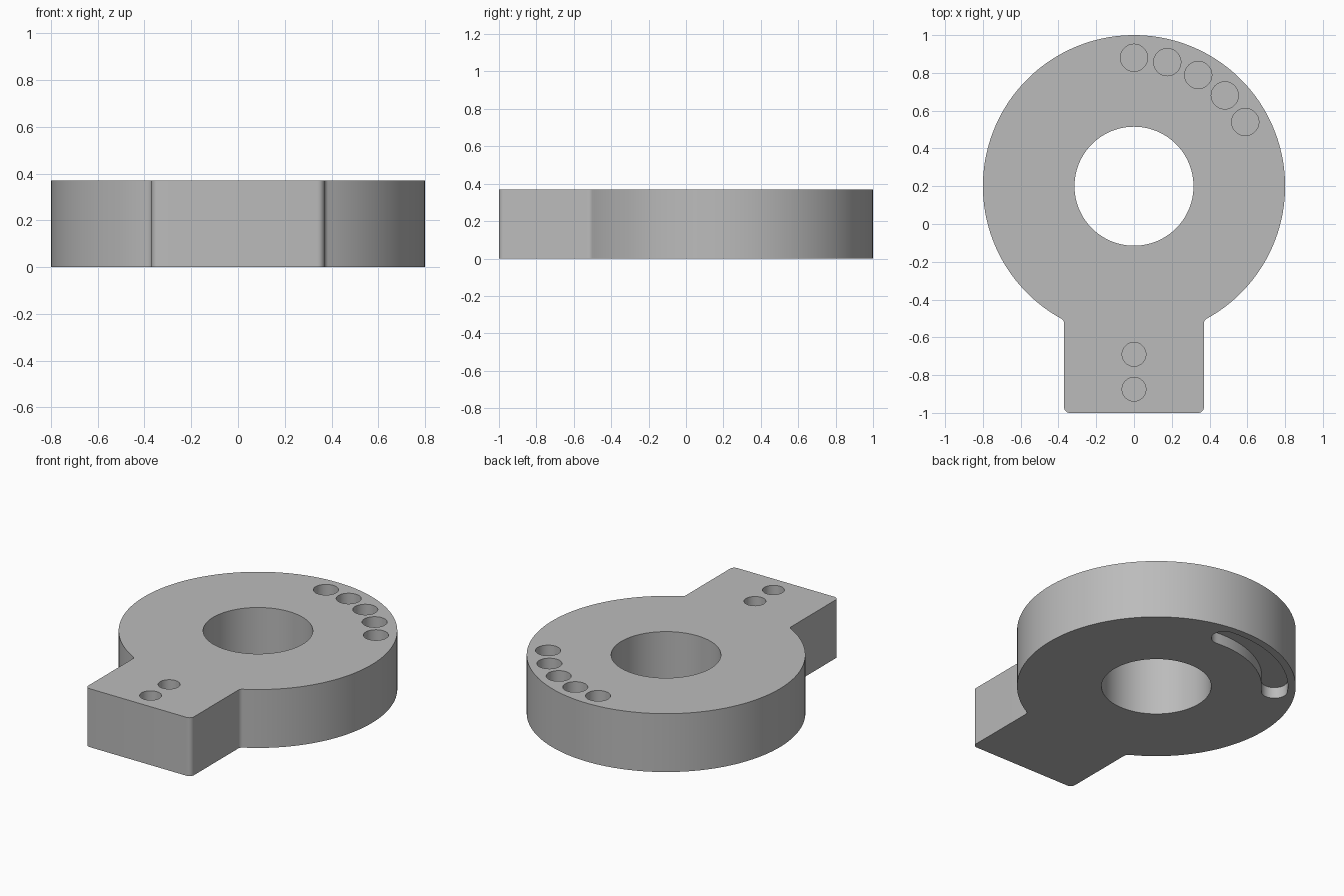
import bpy, bmesh, math
from math import sin, cos, radians, pi, sqrt
from mathutils import Vector

cube = bpy.data.objects.get("Cube")
if cube:
    bpy.data.objects.remove(cube, do_unlink=True)

HEIGHT = 0.37
CENTRE = Vector((0, 0.2))
DISC_R = 0.8
BORE_R = 0.315
TAB_X = 0.37
FILLET = 0.03
PITCH_R = 0.68
HOLE_DEPTH = 0.18
SLOT_DEPTH = 0.07


def arc(centre, radius, start, end, steps):
    """Points along an arc, angles in radians from +x."""
    return [Vector((centre[0] + radius * cos(a), centre[1] + radius * sin(a)))
            for a in (start + (end - start) * i / steps for i in range(steps + 1))]


def prism(name, points, z0, z1):
    """Closed solid made by extruding a flat outline."""
    bm = bmesh.new()
    face = bm.faces.new([bm.verts.new((p[0], p[1], z0)) for p in points])
    top = bmesh.ops.extrude_face_region(bm, geom=[face])["geom"]
    bmesh.ops.translate(bm, vec=(0, 0, z1 - z0),
                        verts=[g for g in top if isinstance(g, bmesh.types.BMVert)])
    bmesh.ops.recalc_face_normals(bm, faces=bm.faces)
    mesh = bpy.data.meshes.new(name)
    bm.to_mesh(mesh)
    bm.free()
    obj = bpy.data.objects.new(name, mesh)
    bpy.context.collection.objects.link(obj)
    return obj


def disc(name, centre, radius, z0, z1, sides=48):
    return prism(name, arc(centre, radius, 0, 2 * pi, sides)[:-1], z0, z1)


def on_pitch(angle):
    """Point on the hole circle, measured clockwise from the back."""
    a = radians(angle)
    return CENTRE + PITCH_R * Vector((sin(a), cos(a)))


# Right half of the outline: rounded tab corner, filleted neck, round body
drop = sqrt((DISC_R + FILLET) ** 2 - (TAB_X + FILLET) ** 2)
neck = (TAB_X + FILLET, CENTRE.y - drop)
neck_angle = math.atan2(drop, -TAB_X - FILLET)
half = arc((TAB_X - FILLET, -1 + FILLET), FILLET, -pi / 2, 0, 6)
half += arc(neck, FILLET, pi, neck_angle, 6)
half += arc(CENTRE, DISC_R, neck_angle - pi, pi / 2, 80)[1:]
outline = half + [Vector((-p.x, p.y)) for p in reversed(half[:-1])]
body = prism("lever_body", outline, 0, HEIGHT)

# Cutters: through bore, blind holes in the top, curved slot underneath
floor, above = HEIGHT - HOLE_DEPTH, HEIGHT + 0.1
cutters = [disc("bore_cutter", CENTRE, BORE_R, -0.1, above, 128)]
for angle in range(0, 61, 15):
    cutters.append(disc("rim_hole_cutter", on_pitch(angle), 0.072, floor, above))
for y in (-0.69, -0.875):
    cutters.append(disc("tab_hole_cutter", (0, y), 0.063, floor, above))

slot_w = 0.075
first, last = radians(85), radians(145)
slot = arc(CENTRE, PITCH_R + slot_w, first, last, 40)
slot += arc(on_pitch(-55), slot_w, last, last + pi, 20)[1:-1]
slot += arc(CENTRE, PITCH_R - slot_w, last, first, 40)
slot += arc(on_pitch(5), slot_w, first - pi, first, 20)[1:-1]
cutters.append(prism("slot_cutter", slot, -0.1, SLOT_DEPTH))

bpy.ops.object.select_all(action="DESELECT")
bpy.context.view_layer.objects.active = body
body.select_set(True)
for cutter in cutters:
    mod = body.modifiers.new("cut", "BOOLEAN")
    mod.operation = "DIFFERENCE"
    mod.solver = "EXACT"
    mod.object = cutter
    bpy.ops.object.modifier_apply(modifier=mod.name)
    bpy.data.objects.remove(cutter, do_unlink=True)

# One grey finish over the whole part
grey = bpy.data.materials.new("plain_grey")
grey.use_nodes = True
colour = (0.5, 0.5, 0.5, 1)
grey.diffuse_color = colour
grey.node_tree.nodes["Principled BSDF"].inputs["Base Color"].default_value = colour
body.data.materials.clear()
body.data.materials.append(grey)

bpy.ops.object.shade_smooth_by_angle(angle=radians(30))
